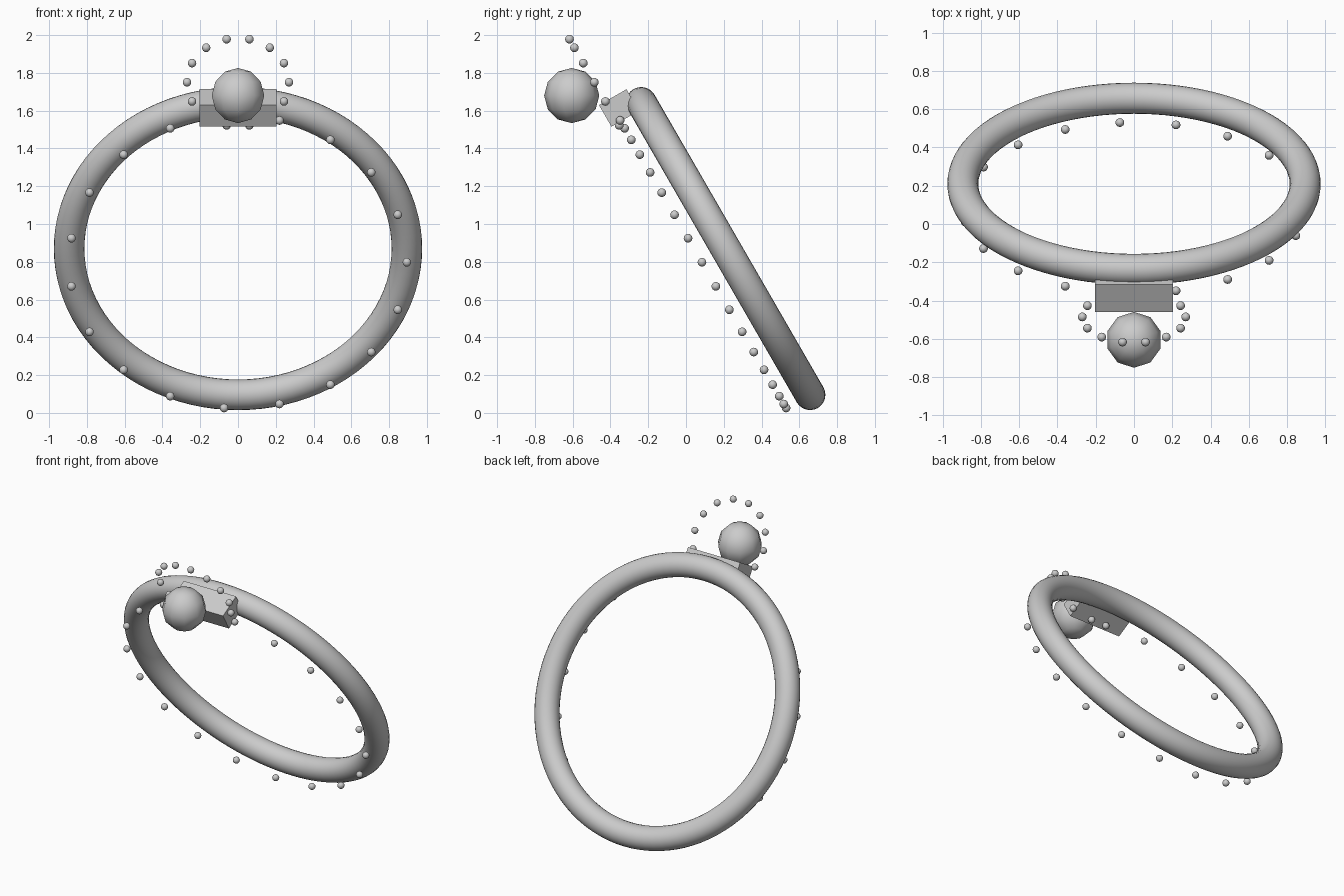
import bpy
from math import sin, cos, pi, radians
from mathutils import Vector

if "Cube" in bpy.data.objects:
    bpy.data.objects.remove(bpy.data.objects["Cube"])

TILT = radians(30)                        # ring leans towards the front
CENTRE = Vector((0, 0.21, 0.87))
UP = Vector((0, -sin(TILT), cos(TILT)))   # up along the ring plane
OUT = Vector((0, -cos(TILT), -sin(TILT)))  # ring axis, facing front


def place(x, up, out):
    """Point given in the tilted frame of the ring."""
    return CENTRE + Vector((x, 0, 0)) + UP * up + OUT * out


def ball(name, loc, radius, segments, rings):
    bpy.ops.mesh.primitive_uv_sphere_add(segments=segments, ring_count=rings,
                                         radius=radius, location=loc)
    bpy.context.object.name = name
    bpy.ops.object.shade_smooth()
    return bpy.context.object


def bead_circle(name, count, radius, mid_up, mid_out, start):
    """Circle of small beads lying parallel to the ring, sharing one mesh."""
    mesh = None
    for i in range(count):
        a = start + 2 * pi * i / count
        loc = place(radius * cos(a), mid_up + radius * sin(a), mid_out)
        if mesh is None:
            mesh = ball(f"{name}_1", loc, 0.023, 14, 8).data
        else:
            ob = bpy.data.objects.new(f"{name}_{i + 1}", mesh)
            ob.location = loc
            bpy.context.collection.objects.link(ob)


# Ring band
bpy.ops.mesh.primitive_torus_add(major_radius=0.894, minor_radius=0.081,
                                 major_segments=96, minor_segments=24,
                                 location=CENTRE,
                                 rotation=(radians(90) - TILT + radians(60), 0, 0))
bpy.context.object.name = "ring_band"
bpy.context.object.rotation_euler = OUT.to_track_quat('Z', 'Y').to_euler()
bpy.ops.object.shade_smooth()

# Rectangular mount at the top of the band
bpy.ops.mesh.primitive_cube_add(size=1, location=place(0, 0.927, 0.117),
                                rotation=(TILT, 0, 0))
mount = bpy.context.object
mount.name = "stone_mount"
mount.scale = (0.41, 0.168, 0.132)

# Low-poly stone in front of the mount
ball("stone", (0, -0.605, 1.68), 0.146, 10, 6)

# Beads along the band and the halo around the stone
bead_circle("band_bead", 19, 0.894, 0, 0.145, 0)
bead_circle("halo_bead", 14, 0.27, 1.11, 0.162, 0)
